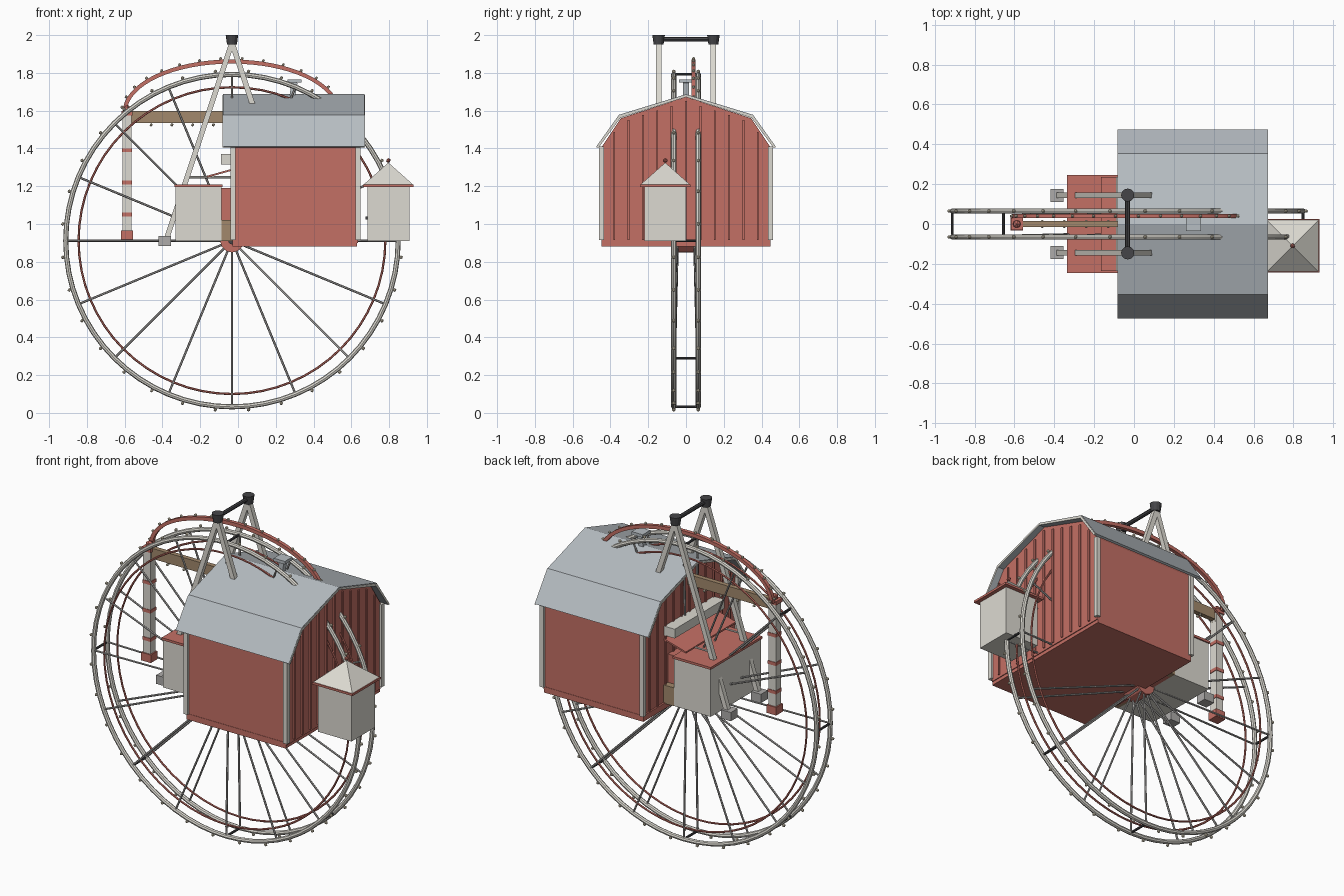
import bpy, bmesh
from math import sin, cos, pi, radians
from mathutils import Vector, Matrix

if "Cube" in bpy.data.objects:
    bpy.data.objects.remove(bpy.data.objects["Cube"])

def mat(name, rgb):
    m = bpy.data.materials.new(name)
    m.diffuse_color = (*rgb, 1)
    m.use_nodes = True
    m.node_tree.nodes["Principled BSDF"].inputs["Base Color"].default_value = m.diffuse_color
    return m

RED = mat("barn_red", (0.55, 0.16, 0.13))
WHITE = mat("cream_white", (0.72, 0.70, 0.64))
ROOF = mat("roof_grey", (0.47, 0.51, 0.54))
DARK = mat("dark_iron", (0.06, 0.06, 0.065))
STEEL = mat("steel", (0.42, 0.41, 0.40))
WOOD = mat("wood", (0.36, 0.25, 0.15))
BULB = mat("bulb", (0.75, 0.68, 0.52))

def box(bm, x0, x1, y0, y1, z0, z1):
    m = Matrix.Translation(((x0+x1)/2, (y0+y1)/2, (z0+z1)/2)) @ Matrix.Diagonal((x1-x0, y1-y0, z1-z0, 1))
    bmesh.ops.create_cube(bm, size=1, matrix=m)

def rod(bm, a, b, r, seg=8, r2=None):
    a, b = Vector(a), Vector(b)
    d = b - a
    m = Matrix.Translation((a+b)/2) @ d.to_track_quat('Z', 'Y').to_matrix().to_4x4()
    if seg == 4:
        m = m @ Matrix.Rotation(pi/4, 4, 'Z')
    bmesh.ops.create_cone(bm, cap_ends=True, segments=seg, radius1=r, radius2=r if r2 is None else r2,
                          depth=d.length, matrix=m)

def ball(bm, p, r):
    bmesh.ops.create_icosphere(bm, subdivisions=1, radius=r, matrix=Matrix.Translation(p))

def prism(bm, pts, x0, x1):
    # closed y,z outline extruded along x
    a = [bm.verts.new((x0, y, z)) for y, z in pts]
    b = [bm.verts.new((x1, y, z)) for y, z in pts]
    n = len(pts)
    bm.faces.new(a)
    bm.faces.new(b[::-1])
    for i in range(n):
        bm.faces.new((a[i], b[i], b[(i+1) % n], a[(i+1) % n]))

def part(name, material, build, smooth=False):
    bm = bmesh.new()
    build(bm)
    bmesh.ops.recalc_face_normals(bm, faces=bm.faces)
    me = bpy.data.meshes.new(name)
    bm.to_mesh(me)
    bm.free()
    ob = bpy.data.objects.new(name, me)
    bpy.context.collection.objects.link(ob)
    me.materials.append(material)
    if smooth:
        bpy.context.view_layer.objects.active = ob
        ob.select_set(True)
        bpy.ops.object.shade_smooth_by_angle(angle=radians(40))
        ob.select_set(False)
    return ob

# ---- wheel ----
CX, CZ, RY = -0.032, 0.912, 0.065
def wp(r, deg, y):
    return Vector((CX + r*cos(radians(deg)), y, CZ + r*sin(radians(deg))))

def ring(bm, r, y, t, n=64, m=8):
    v = [[bm.verts.new(wp(r + t*cos(2*pi*j/m), 360*i/n, y + t*sin(2*pi*j/m))) for j in range(m)] for i in range(n)]
    for i in range(n):
        for j in range(m):
            k, l = (i+1) % n, (j+1) % m
            bm.faces.new((v[i][j], v[k][j], v[k][l], v[i][l]))

part("wheel_rims", WHITE, lambda bm: [ring(bm, 0.88, s*RY, 0.0135) for s in (-1, 1)], True)
part("wheel_inner_rings", RED, lambda bm: [ring(bm, 0.812, s*0.062, 0.006, 64, 6) for s in (-1, 1)], True)
part("wheel_spokes", STEEL, lambda bm: [rod(bm, wp(0.05, 22.5*i, s*0.045), wp(0.875, 22.5*i, s*RY), 0.006, 6)
                                        for i in range(16) for s in (-1, 1)], True)
part("wheel_rungs", DARK, lambda bm: [rod(bm, wp(0.88, 45*i, -RY), wp(0.88, 45*i, RY), 0.007) for i in range(8)], True)
part("wheel_bulbs", BULB, lambda bm: [ball(bm, wp(0.9, 11.25*i + 5.625, s*RY), 0.01)
                                      for i in range(32) for s in (-1, 1)])
part("wheel_hub", RED, lambda bm: rod(bm, (CX, -0.06, CZ), (CX, 0.06, CZ), 0.063, 12))
part("wheel_axle", DARK, lambda bm: rod(bm, (CX, -0.085, CZ), (CX, 0.085, CZ), 0.02, 10))

# ---- barn ----
X0, X1 = -0.02, 0.635
half = [(0.445, 0.9), (0.445, 1.41), (0.345, 1.56), (0, 1.672)]
outline = half + [(-y, z) for y, z in half[-2::-1]]
part("barn_walls", RED, lambda bm: prism(bm, outline, X0, X1))
part("barn_base", RED, lambda bm: box(bm, -0.03, 0.63, -0.447, 0.447, 0.88, 0.915))

def roof_outline(inner, outer):
    o = outer + [(-y, z) for y, z in outer[-2::-1]]
    i = inner + [(-y, z) for y, z in inner[-2::-1]]
    return o + i[::-1]
def roof(bm, x0, x1, lift=0.0):
    prism(bm, roof_outline([(0.462, 1.405), (0.347, 1.562), (0, 1.672)],
                           [(0.475, 1.41 + lift), (0.355, 1.578 + lift), (0, 1.687 + lift)]), x0, x1)
part("barn_roof", ROOF, lambda bm: roof(bm, -0.08, 0.67))
part("roof_edge_trim", WHITE, lambda bm: [roof(bm, a, a + 0.006, -0.004) for a in (-0.083, 0.667)])

def battens(bm):
    for i in range(-5, 6):
        y = i*0.076
        top = 1.66 - abs(y)*0.325 if abs(y) < 0.345 else 1.55 - (abs(y) - 0.345)*1.5
        for x in (X0, X1):
            box(bm, x - 0.008, x + 0.008, y - 0.005, y + 0.005, 0.915, top - 0.01)
part("gable_battens", RED, battens)
part("corner_trims", WHITE, lambda bm: [box(bm, x - 0.013, x + 0.013, s*0.447 - 0.013, s*0.447 + 0.013, 0.915, 1.41)
                                        for x in (-0.027, 0.635) for s in (-1, 1)])

# ---- roof vent ----
def vent(bm):
    box(bm, 0.262, 0.336, -0.036, 0.036, 1.748, 1.766)
    rod(bm, (0.285, 0, 1.66), (0.3, 0, 1.75), 0.022, 4)
part("roof_vent", ROOF, vent)

# ---- entrance stall on the left gable ----
part("stall_body", WHITE, lambda bm: box(bm, -0.33, -0.088, -0.237, 0.237, 0.91, 1.198))
part("stall_roof", RED, lambda bm: box(bm, -0.335, -0.083, -0.245, 0.245, 1.196, 1.21))
part("stall_door", RED, lambda bm: box(bm, -0.088, -0.02, -0.2, 0.2, 0.91, 1.19))
part("stall_step", WOOD, lambda bm: box(bm, -0.088, -0.02, -0.24, 0.24, 0.91, 1.02))
part("gable_board", WHITE, lambda bm: box(bm, -0.09, -0.02, -0.235, 0.235, 1.315, 1.37))
def awning(bm):
    prism(bm, [(-0.237, 0), (0.237, 0), (0.237, 0.01), (-0.237, 0.01)], -0.165, -0.02)
    for v in bm.verts:
        v.co.z += 1.245 + (v.co.x + 0.165)*0.28
part("awning", RED, awning)

# ---- ticket booth on the right ----
BX, BY = 0.796, -0.11
part("booth_body", WHITE, lambda bm: box(bm, BX - 0.111, BX + 0.111, BY - 0.111, BY + 0.111, 0.91, 1.2))
part("booth_eave", RED, lambda bm: box(bm, BX - 0.134, BX + 0.134, BY - 0.134, BY + 0.134, 1.197, 1.21))
part("booth_roof", WHITE, lambda bm: rod(bm, (BX, BY, 1.21), (BX, BY, 1.325), 0.183, 4, 0))
part("booth_finial", RED, lambda bm: ball(bm, (BX, BY, 1.336), 0.013))
part("booth_latch", DARK, lambda bm: box(bm, 0.675, 0.687, -0.118, -0.102, 1.025, 1.04))

# ---- A-frames carrying the wheel ----
def legs(bm):
    for s in (-1, 1):
        for d in (-0.35, 0.35):
            rod(bm, (CX, s*0.145, 1.96), (CX + d, s*0.145, 0.91), 0.02, 4)
        rod(bm, (CX - 0.235, s*0.145, 1.247), (CX + 0.235, s*0.145, 1.247), 0.006, 6)
part("frame_legs", WHITE, legs)
part("frame_feet", STEEL, lambda bm: [box(bm, CX + d - 0.033, CX + d + 0.033, s*0.143 - 0.032, s*0.143 + 0.032, 0.884, 0.936)
                                      for d in (-0.355, 0.355) for s in (-1, 1)])
def caps(bm):
    for s in (-1, 1):
        rod(bm, (CX, s*0.145, 1.95), (CX, s*0.145, 2.0), 0.026, 12, 0.033)
    rod(bm, (CX, -0.145, 1.978), (CX, 0.145, 1.978), 0.012)
part("frame_caps", DARK, caps)

# ---- striped post, beam and arch ----
PX = -0.588
part("post", WHITE, lambda bm: box(bm, PX - 0.024, PX + 0.024, -0.024, 0.024, 0.93, 1.58))
def bands(bm):
    box(bm, PX - 0.032, PX + 0.032, -0.032, 0.032, 0.917, 0.965)
    box(bm, PX - 0.03, PX + 0.03, -0.03, 0.03, 1.575, 1.598)
    for z in (1.05, 1.22, 1.39):
        box(bm, PX - 0.027, PX + 0.027, -0.027, 0.027, z - 0.01, z + 0.01)
    ball(bm, (PX, 0, 1.61), 0.022)
part("post_bands", RED, bands)
part("beam", WOOD, lambda bm: box(bm, -0.585, 0.0, -0.014, 0.014, 1.535, 1.597))
part("beam_bulbs", BULB, lambda bm: [ball(bm, (-0.57 + 0.11*i, s*0.012, 1.525), 0.009) for i in range(5) for s in (-1, 1)])

def arch_pt(t, grow=0.0):
    return Vector((-0.035 + (0.565 + grow)*cos(t), 0.04, 1.59 + (0.27 + grow)*sin(t)))
def arch(bm):
    n, w = 32, 0.011
    rows = []
    for i in range(n + 1):
        t = pi*i/n
        rows.append([bm.verts.new(arch_pt(t, g) + Vector((0, y, 0)))
                     for g, y in ((-w, -w), (w, -w), (w, w), (-w, w))])
    for a, b in zip(rows, rows[1:]):
        for j in range(4):
            bm.faces.new((a[j], b[j], b[(j+1) % 4], a[(j+1) % 4]))
    bm.faces.new(rows[0])
    bm.faces.new(rows[-1])
part("arch", RED, arch, True)
part("arch_bulbs", BULB, lambda bm: [ball(bm, arch_pt(pi*(i + 0.5)/16, 0.017), 0.009) for i in range(16)])
